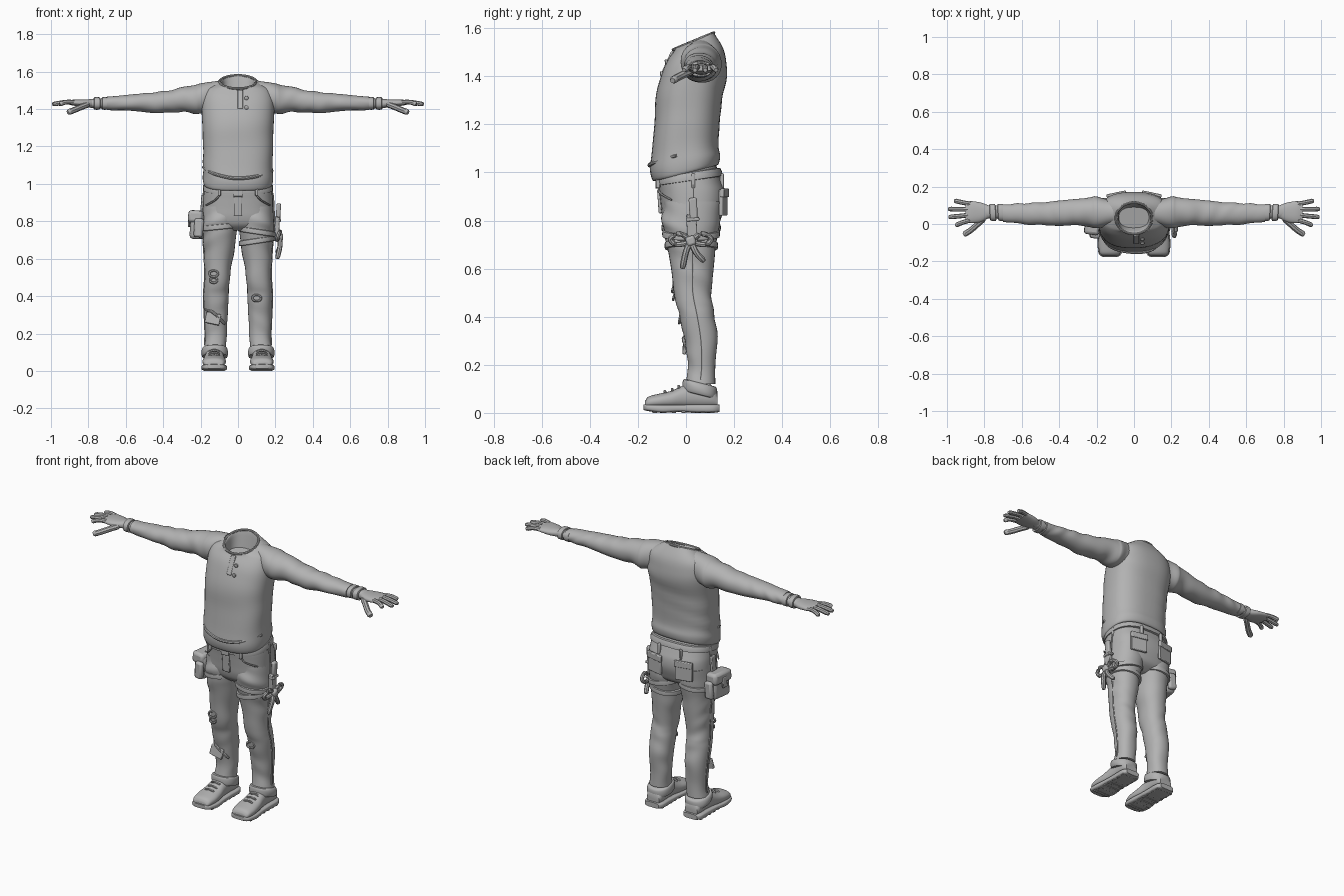
import bpy, bmesh, math
from mathutils import Vector, Euler

grey = bpy.data.materials.new("plain_grey")
grey.diffuse_color = (0.45, 0.45, 0.45, 1)
ORDER = {'z': (0, 1, 2), 'x': (2, 0, 1), 'y': (0, 2, 1)}  # slots of (a, b, t)


def finish(name, bm, mirror=False, bevel=0):
    bmesh.ops.recalc_face_normals(bm, faces=bm.faces)
    me = bpy.data.meshes.new(name)
    bm.to_mesh(me)
    bm.free()
    me.materials.append(grey)
    ob = bpy.data.objects.new(name, me)
    bpy.context.collection.objects.link(ob)
    if bevel:
        m = ob.modifiers.new("bevel", 'BEVEL')
        m.width, m.segments = bevel, 2
    if mirror:
        ob.modifiers.new("mirror", 'MIRROR')
    return ob


def skin(bm, rings, cap=True):
    rows = [[bm.verts.new(p) for p in r] for r in rings]
    n = len(rows[0])
    for p, q in zip(rows, rows[1:]):
        for i in range(n):
            bm.faces.new((p[i], p[(i + 1) % n], q[(i + 1) % n], q[i]))
    if cap:
        bm.faces.new(rows[0])
        bm.faces.new(rows[-1])


def spline(keys, steps):
    out = []
    for i in range(len(keys) - 1):
        k = [keys[max(0, min(len(keys) - 1, i + d))] for d in (-1, 0, 1, 2)]
        for s in range(steps):
            u = s / steps
            out.append([b + .5 * u * (c - a + u * (2*a - 5*b + 4*c - d + u * (3*(b - c) + d - a)))
                        for a, b, c, d in zip(*k)])
    return out + [list(keys[-1])]


def loft(name, keys, axis='z', steps=4, power=2.3, fold=0, freq=60, mirror=False, seg=32, tilt_a=0):
    """Keys hold: place on axis, low and high of both cross axes, lean."""
    keys = [tuple(k) + (0,) * (6 - len(k)) for k in keys]
    rings = []
    for t, a0, a1, b0, b1, lean in spline(keys, steps):
        ring = []
        for i in range(seg):
            g = 2 * math.pi * i / seg
            c, s = math.cos(g), math.sin(g)
            f = 1 + fold * math.sin(freq * t + 2.5 * math.sin(g + 9 * t)) * (.5 + .5 * math.sin(2 * g + 13 * t))
            da = (a1 - a0) / 2 * f * math.copysign(abs(c) ** (2 / power), c)
            db = (b1 - b0) / 2 * f * math.copysign(abs(s) ** (2 / power), s)
            v = ((a0 + a1) / 2 + da, (b0 + b1) / 2 + db, t + lean * db + tilt_a * da)
            ring.append([v[j] for j in ORDER[axis]] if axis != 'x' else (v[2], v[0], v[1]))
        rings.append(ring)
    bm = bmesh.new()
    skin(bm, rings)
    return finish(name, bm, mirror)


def tube(name, pts, r, mirror=False, seg=8, flat=1):
    pts = [Vector(p) for p in spline(pts, 4)]
    rings = []
    for i, p in enumerate(pts):
        d = (pts[min(i + 1, len(pts) - 1)] - pts[max(i - 1, 0)]).normalized()
        u = d.cross(Vector((0, 1, 0)) if abs(d.y) < .9 else Vector((1, 0, 0))).normalized()
        w = d.cross(u)
        k = r * (.7 if i in (0, len(pts) - 1) else 1)
        rings.append([p + k * (flat * math.cos(j * math.tau / seg) * u + math.sin(j * math.tau / seg) * w)
                      for j in range(seg)])
    bm = bmesh.new()
    skin(bm, rings)
    return finish(name, bm, mirror)


def box(name, loc, size, rot=(0, 0, 0), bevel=.004, mirror=False):
    bm = bmesh.new()
    bmesh.ops.create_cube(bm, size=1)
    e = Euler([math.radians(a) for a in rot])
    for v in bm.verts:
        v.co = Vector(loc) + e.to_matrix() @ Vector([c * s for c, s in zip(v.co, size)])
    return finish(name, bm, mirror, bevel)


def sym(z, w, y0, y1, lean=0):
    return (z, -w, w, y0, y1, lean)


# Shirt with a recessed neck opening
loft("shirt", [sym(.998, .168, -.12, .115, .25), sym(1.0, .182, -.138, .135, .25),
               sym(1.04, .188, -.15, .142, .2), sym(1.1, .187, -.142, .135, .1),
               sym(1.2, .187, -.132, .14), sym(1.3, .19, -.127, .15), sym(1.4, .195, -.105, .17),
               sym(1.46, .19, -.08, .168), sym(1.51, .17, -.05, .155, .05),
               sym(1.54, .115, -.05, .125, .3), sym(1.545, .098, -.052, .115, .42),
               sym(1.538, .086, -.042, .106, .42), sym(1.47, .08, -.02, .09, .2)],
     power=2.5, fold=.012, freq=45, seg=48)
collar = [(.097 * math.cos(a), .031 + .084 * math.sin(a), 1.545 + .035 * math.sin(a))
          for a in [math.tau * i / 16 for i in range(17)]]
tube("collar_band", collar, .007)
box("placket", (.012, -.079, 1.452), (.03, .012, .11), (-24, 0, 0))
for z, y in ((1.46, -.083), (1.41, -.103)):
    tube("shirt_button", [(.045, y + .008, z), (.045, y - .005, z - .002)], .011, seg=12)
tube("hem_fold", [(-.187, -.03, 1.09), (-.13, -.118, 1.055), (-.02, -.15, 1.03), (.1, -.135, 1.04), (.185, -.04, 1.07)], .009)

# Sleeves, cuffs and wrists
loft("sleeve", [(.11, -.01, .13, 1.38, 1.55), (.2, -.02, .145, 1.375, 1.538), (.23, -.02, .142, 1.375, 1.53),
                (.3, -.006, .135, 1.385, 1.515), (.4, -.01, .125, 1.378, 1.495),
                (.5, -.005, .115, 1.384, 1.485), (.6, 0, .11, 1.393, 1.475),
                (.67, .008, .106, 1.393, 1.468), (.7, .012, .104, 1.395, 1.466)],
     'x', 7, 2.1, .05, 55, True)
loft("wrist", [(.69, .025, .1, 1.402, 1.458), (.76, .03, .1, 1.405, 1.455), (.8, .03, .1, 1.408, 1.452)], 'x', mirror=True)
for x in (.712, .755):
    loft("wrist_wrap", [(x - .016, .03, .095, 1.405, 1.455), (x - .014, .016, .106, 1.397, 1.463),
                        (x + .014, .018, .106, 1.397, 1.463), (x + .016, .03, .095, 1.405, 1.455)],
         'x', 2, mirror=True, tilt_a=.06)

# Hands
loft("palm", [(.78, .03, .1, 1.408, 1.452), (.82, .01, .115, 1.41, 1.452), (.87, .005, .122, 1.417, 1.452),
              (.9, .012, .118, 1.422, 1.446)], 'x', mirror=True)
for i, (x, y) in enumerate(((.953, -.008), (.99, .037), (.993, .08), (.96, .125))):
    b = .022 + .028 * i
    tube("finger", [(.87, b, 1.436), (.92, (b + y) / 2, 1.437), (x, y, 1.425)], .0125, True)
tube("thumb", [(.8, .03, 1.425), (.84, -.005, 1.41), (.875, -.035, 1.395), (.91, -.056, 1.382)], .016, True)

# Trousers
loft("trouser_seat", [sym(.75, .1, -.05, .08), sym(.78, .172, -.085, .13), sym(.82, .187, -.1, .15),
                      sym(.87, .187, -.106, .164), sym(.92, .186, -.112, .163), sym(.96, .182, -.117, .15),
                      sym(1.03, .172, -.117, .125)], power=2.6, seg=40)
loft("waistband", [sym(.965, .16, -.1, .13, .15), sym(.966, .187, -.122, .152, .15),
                   sym(.998, .182, -.122, .143, .15), sym(1.0, .16, -.1, .12, .15)], steps=2, power=2.6)
loft("trouser_leg", [(.88, .0, .187, -.09, .15), (.8, .002, .192, -.1, .145), (.75, .005, .193, -.092, .132),
                     (.7, .012, .186, -.08, .125), (.6, .028, .18, -.062, .115), (.5, .043, .178, -.05, .106),
                     (.45, .048, .18, -.042, .11), (.4, .05, .184, -.026, .12), (.3, .055, .18, -.006, .131),
                     (.2, .06, .175, .008, .122), (.12, .062, .18, -.002, .122)],
     steps=6, power=2.2, fold=.035, freq=50, mirror=True)
loft("trouser_cuff", [(.075, .07, .17, .01, .11, -.25), (.076, .057, .19, -.012, .126, -.25),
                      (.1, .052, .194, -.015, .13, -.25), (.122, .057, .188, -.01, .127, -.25),
                      (.125, .07, .17, .01, .11, -.25)], steps=3, fold=.03, mirror=True)
tube("side_seam", [(.187, .03, .95), (.192, .03, .87), (.192, .025, .78), (.18, .027, .6), (.178, .028, .5),
                   (.184, .047, .4), (.18, .062, .3), (.176, .065, .2), (.179, .06, .14)], .004, True, 6)
box("fly_flap", (0, -.109, .88), (.045, .016, .1), (4, 0, 0))
box("fly_button", (0, -.12, .95), (.05, .014, .035))
tube("front_pocket_edge", [(.09, -.112, .955), (.12, -.108, .915), (.172, -.06, .885)], .005, True, 6)
for x, y, a in ((.1, -.116, 0), (.178, .03, 90), (.07, .15, 0)):
    box("belt_loop", (x, y, .965), (.016, .018, .06), (0, 0, a), mirror=True)
box("back_pocket", (.095, .155, .875), (.1, .016, .11), (0, 0, -12), mirror=True)
box("back_pocket_flap", (.095, .161, .915), (.106, .016, .036), (0, 0, -12), mirror=True)

# Torn knees and shin patch
for x, y, z, r in ((-.13, -.054, .52, .024), (-.13, -.05, .485, .02), (.1, -.026, .39, .024)):
    ring = [(x + r * math.cos(a), y + .003 * math.sin(a), z + .7 * r * math.sin(a))
            for a in [math.tau * i / 8 for i in range(9)]]
    tube("knee_tear", ring, .006, seg=6)
box("shin_patch", (-.135, -.004, .28), (.08, .016, .06), (-8, 12, 0))
tube("shin_strap", [(-.175, .03, .33), (-.13, -.01, .31), (-.07, .015, .25)], .008)

# Shoes
loft("shoe_upper", [(-.17, .085, .17, .02, .05), (-.155, .073, .184, .018, .068), (-.11, .065, .19, .018, .08),
                    (-.06, .068, .186, .018, .092), (-.01, .075, .178, .018, .115), (.04, .075, .175, .018, .13),
                    (.1, .074, .176, .018, .12), (.13, .085, .165, .02, .08)], 'y', mirror=True)
loft("shoe_sole", [(-.176, .09, .165, .012, .035), (-.16, .068, .188, .008, .036), (-.1, .058, .195, 0, .034),
                   (-.03, .064, .188, .004, .034), (.04, .066, .186, 0, .036), (.11, .066, .186, 0, .036),
                   (.14, .082, .17, .004, .034)], 'y', power=4, mirror=True)
for i in range(7):
    box("sole_tread", (.127, -.13 + i * .04, .006), (.108, .018, .012), bevel=.002, mirror=True)
for y, z in ((-.085, .086), (-.055, .095), (-.028, .107)):
    tube("shoe_lace", [(.098, y, z - .004), (.127, y - .003, z + .004), (.156, y, z - .004)], .006, True, 6)


# Thigh straps
def strap(name, side, z, x0, x1, y0, y1, tilt):
    a, b = (x0, x1) if side > 0 else (-x1, -x0)
    e = .006
    loft(name, [(z - .014, a + e, b - e, y0 + e, y1 - e), (z - .012, a - e, b + e, y0 - e, y1 + e),
                (z + .012, a - e, b + e, y0 - e, y1 + e), (z + .014, a + e, b - e, y0 + e, y1 - e)],
         steps=2, power=2.2, tilt_a=tilt)


strap("upper_thigh_strap", 1, .745, .005, .194, -.092, .134, -.15)
strap("lower_thigh_strap", 1, .695, .012, .188, -.082, .126, .15)
strap("pouch_strap", -1, .77, .004, .194, -.095, .138, .1)

# Knife with knotted cloth on the thigh
box("knife_sheath", (.208, .025, .76), (.026, .042, .13), (3, 3, 0))
box("knife_handle", (.216, .03, .85), (.024, .034, .09), (3, 3, 0), .007)
box("knife_guard", (.213, .028, .805), (.032, .055, .014), (3, 3, 0))
box("strap_knot", (.218, .02, .715), (.045, .04, .04), (20, 0, 0), .01)
for s in (-1, 1):
    tube("bow_loop", [(.215, .02, .715), (.225, .02 + s * .045, .745), (.215, .02 + s * .085, .725),
                      (.21, .02 + s * .06, .7), (.215, .02, .71)], .011)
    tube("cloth_tail", [(.22, .02, .715), (.225, .02 + s * .02, .67), (.21, .03 + s * .045, .63 - .015 * (1 - s))], .013)

# Pouch on the other thigh
box("pouch_body", (-.215, .01, .775), (.07, .125, .14), (0, 4, -8), .018)
box("pouch_flap", (-.22, .01, .825), (.08, .135, .065), (0, 4, -8), .016)
box("pouch_tab", (-.26, .01, .8), (.01, .035, .06), (0, 4, -8))
for y in (-.062, .082):
    box("pouch_side_pocket", (-.21, y, .765), (.05, .03, .1), (0, 4, -8), .012)
box("pouch_hanger", (-.192, .02, .89), (.014, .04, .1), (0, 4, 0))

bpy.ops.object.select_all(action='SELECT')
bpy.context.view_layer.objects.active = bpy.data.objects["shirt"]
bpy.ops.object.shade_smooth_by_angle(angle=math.radians(40))
